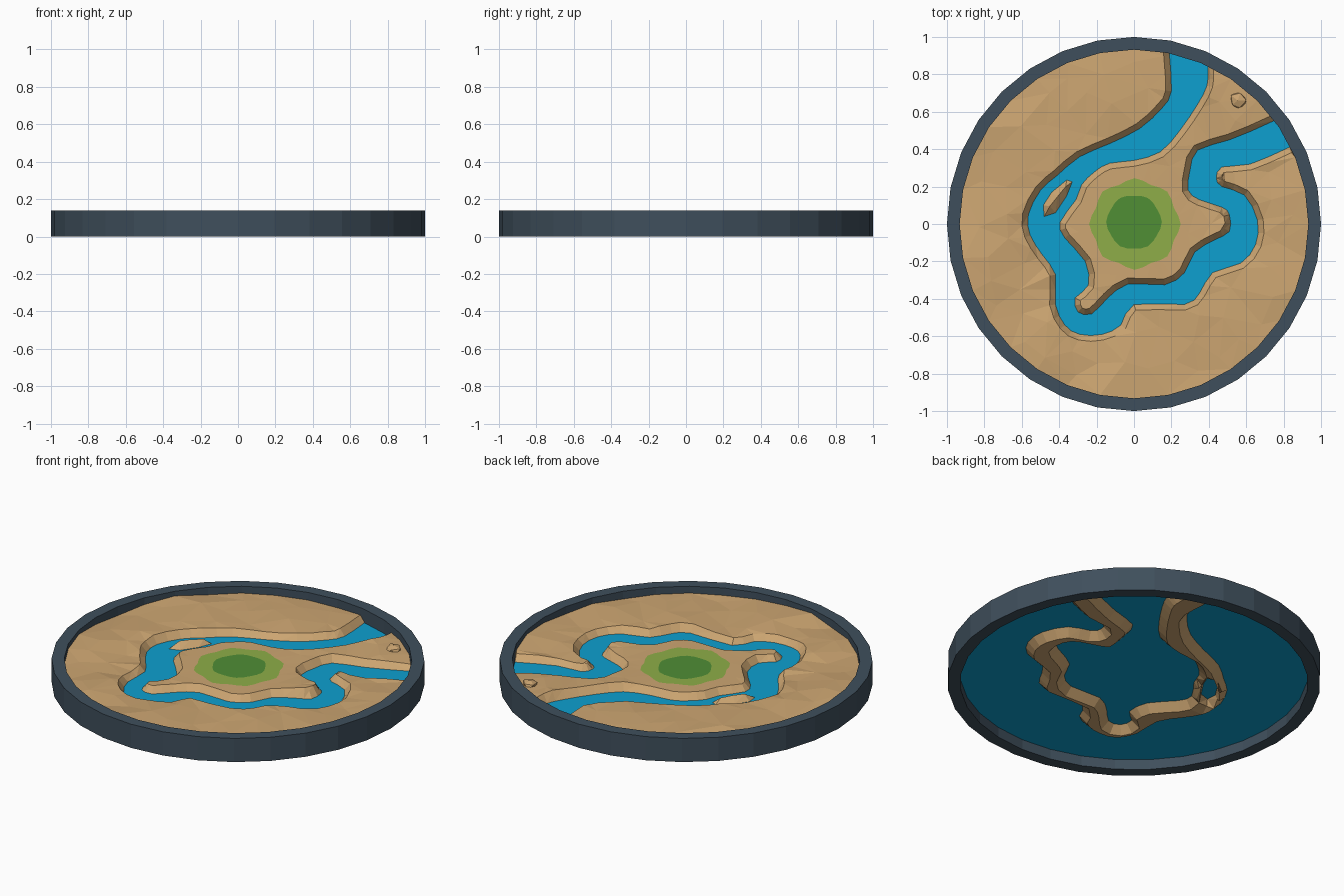
import bpy, bmesh, math, random
from mathutils import Vector, noise
from mathutils.geometry import delaunay_2d_cdt

if "Cube" in bpy.data.objects:
    bpy.data.objects.remove(bpy.data.objects["Cube"])

random.seed(4)
WATER_Z, RIM_Z, INNER_R, SIDES = 0.06, 0.14, 0.932, 32


def material(name, r, g, b):
    lin = [((c / 255 + 0.055) / 1.055) ** 2.4 for c in (r, g, b)]
    m = bpy.data.materials.new(name)
    m.diffuse_color = (*lin, 1)
    m.use_nodes = True
    m.node_tree.nodes["Principled BSDF"].inputs["Base Color"].default_value = m.diffuse_color
    return m


SAND = material("sand", 205, 166, 114)
GRASS = material("light grass", 142, 174, 72)
DARK_GRASS = material("dark grass", 80, 142, 53)
BLUE = material("water blue", 13, 160, 208)
SLATE = material("slate rim", 63, 79, 92)


def add_object(name, bm, mats):
    me = bpy.data.meshes.new(name)
    bm.to_mesh(me)
    bm.free()
    for m in mats:
        me.materials.append(m)
    ob = bpy.data.objects.new(name, me)
    bpy.context.collection.objects.link(ob)
    return ob


def circle(r, n, wobble=0.0, lobes=8, cx=0.0, cy=0.0):
    out = []
    for i in range(n):
        a = 2 * math.pi * i / n
        q = r + wobble * math.cos(lobes * a)
        out.append(Vector((cx + q * math.cos(a), cy + q * math.sin(a))))
    return out


def smooth(pts):
    """Insert one curved midpoint in every segment of an open line."""
    p = [Vector(v) for v in pts]
    out = []
    for i in range(len(p) - 1):
        a, d = p[max(i - 1, 0)], p[min(i + 2, len(p) - 1)]
        out += [p[i], (9 * (p[i] + p[i + 1]) - a - d) / 16]
    return out + [p[-1]]


def inside(p, poly):
    hit = False
    for a, b in zip(poly, poly[1:] + poly[:1]):
        if (a.y > p.y) != (b.y > p.y):
            if p.x < (b.x - a.x) * (p.y - a.y) / (b.y - a.y) + a.x:
                hit = not hit
    return hit


def edge_distance(p, poly):
    best = 9.0
    for a, b in zip(poly, poly[1:] + poly[:1]):
        ab = b - a
        t = max(0, min(1, (p - a).dot(ab) / ab.length_squared))
        best = min(best, (a + ab * t - p).length)
    return best


def offset(poly, dist):
    """Grow a closed outline outwards (negative shrinks it)."""
    n = len(poly)
    area = sum(poly[i - 1].cross(poly[i]) for i in range(n))
    s = 1 if area > 0 else -1
    out = []
    for i in range(n):
        t = (poly[(i + 1) % n] - poly[i - 1]).normalized()
        out.append(poly[i] + Vector((t.y, -t.x)) * s * dist)
    return out


# Waterlines of the river: outer bank, inner bank and the small islet
outer_bank = smooth([
    (.19, 1.15), (.19, .90), (.20, .71), (.15, .62), (.03, .51), (-.13, .43), (-.29, .36),
    (-.41, .26), (-.50, .18), (-.565, .05), (-.555, -.06), (-.49, -.165), (-.42, -.27),
    (-.42, -.43), (-.37, -.54), (-.29, -.59), (-.17, -.59), (-.07, -.54), (0, -.43),
    (.27, -.43), (.35, -.37), (.42, -.26), (.57, -.21), (.65, -.11), (.66, .02),
    (.59, .155), (.47, .20), (.44, .245), (.47, .305), (.62, .32), (.83, .41), (1.1, .53)])
inner_bank = smooth([
    (.40, 1.15), (.395, .84), (.39, .74), (.34, .64), (.245, .50), (.14, .385), (0, .34),
    (-.13, .325), (-.21, .28), (-.28, .21), (-.31, .13), (-.395, .01), (-.37, -.075),
    (-.26, -.20), (-.245, -.33), (-.315, -.395), (-.30, -.47), (-.225, -.48), (-.14, -.395),
    (-.03, -.32), (.165, -.325), (.27, -.26), (.325, -.15), (.43, -.085), (.51, -.04),
    (.51, .05), (.47, .09), (.35, .13), (.29, .18), (.30, .29), (.34, .395), (.51, .45),
    (.755, .555), (1.05, .72)])
river = outer_bank + inner_bank[::-1]
islet = [Vector(v) for v in ((-.48, .04), (-.485, .10), (-.44, .17), (-.36, .235),
                             (-.33, .225), (-.36, .15), (-.42, .06))]
meadow = circle(.235, 32, .01, 8, .005, 0)
grove = circle(.145, 24, .004, 6, 0, .01)
shore = circle(INNER_R, SIDES)


def signed(p):
    """Distance to the waterline, negative in the water."""
    d = min(edge_distance(p, river), edge_distance(p, islet))
    return -d if inside(p, river) and not inside(p, islet) else d


def height(p):
    d = signed(p)
    if d <= 0.03:
        return WATER_Z + max(d * 1.2, -0.045)
    roll = min(1, max(0, (p.length - .3) / .25))
    bump = noise.noise(Vector((p.x * 3.1, p.y * 3.1, 4.2))) * .026
    return min(.128, .098 + roll * (bump + random.uniform(-.004, .006)))


# Lines and points that shape the terrain
pts, edges = [], []


def add_line(line):
    s = len(pts)
    pts.extend(line)
    edges.extend((s + i, s + (i + 1) % len(line)) for i in range(len(line)))


for loop in (river, islet, meadow, grove, shore):
    add_line(loop)
for dist in (.031, -.042):
    add_line([p for p in offset(river, dist) if abs(signed(p)) > .012])
pts += [p for p in offset(islet, .025) if signed(p) < -.01]
pts += [Vector(v) for v in ((-.45, .095), (-.41, .145), (-.365, .20), (0, 0))]
scatter = []
for _ in range(2500):
    p = Vector((random.uniform(-.9, .9), random.uniform(-.9, .9)))
    if (.28 < p.length < .87 and signed(p) > .07
            and all((p - q).length > .125 for q in scatter)):
        scatter.append(p)
pts += scatter

# Terrain: sand with a carved river bed and painted grass patches
verts, _, faces = delaunay_2d_cdt(pts, edges, [], 0, 1e-5)[:3]
bm = bmesh.new()
bv = [bm.verts.new((v.x, v.y, height(v))) for v in verts]
for f in faces:
    c = sum((verts[i] for i in f), Vector((0, 0))) / len(f)
    if inside(c, shore):
        bm.faces.new([bv[i] for i in f])
loose = [v for v in bm.verts if not v.link_faces]
bmesh.ops.delete(bm, geom=loose, context='VERTS')
level = [f for f in bm.faces if all(abs(v.co.z - WATER_Z) < .002 for v in f.verts)]
if level:
    for v in bmesh.ops.poke(bm, faces=level)['verts']:
        v.co.z = height(v.co.xy)
bm.normal_update()
for f in bm.faces:
    if f.normal.z < 0:
        f.normal_flip()
    c = f.calc_center_median().xy
    f.material_index = 2 if inside(c, grove) else 1 if inside(c, meadow) else 0
add_object("terrain", bm, [SAND, GRASS, DARK_GRASS])

# Water: flat disc cutting through the terrain
bm = bmesh.new()
bm.faces.new([bm.verts.new((p.x, p.y, WATER_Z)) for p in shore])
add_object("water", bm, [BLUE])

# Rim: square-section ring around the disc
bm = bmesh.new()
rings = [[bm.verts.new((p.x, p.y, z)) for p in circle(r, SIDES)]
         for r, z in ((1, 0), (1, RIM_Z), (INNER_R, RIM_Z), (INNER_R, 0))]
for k in range(4):
    a, b = rings[k], rings[(k + 1) % 4]
    for i in range(SIDES):
        j = (i + 1) % SIDES
        bm.faces.new((a[i], a[j], b[j], b[i]))
bmesh.ops.recalc_face_normals(bm, faces=bm.faces)
add_object("rim", bm, [SLATE])

# Rock: small boulder on the north-east bank
bm = bmesh.new()
bmesh.ops.create_icosphere(bm, subdivisions=1, radius=.045)
for v in bm.verts:
    v.co = Vector((v.co.x, v.co.y, v.co.z * .55)) * random.uniform(.85, 1.15)
    v.co += Vector((.555, .66, .10))
add_object("rock", bm, [SAND])
